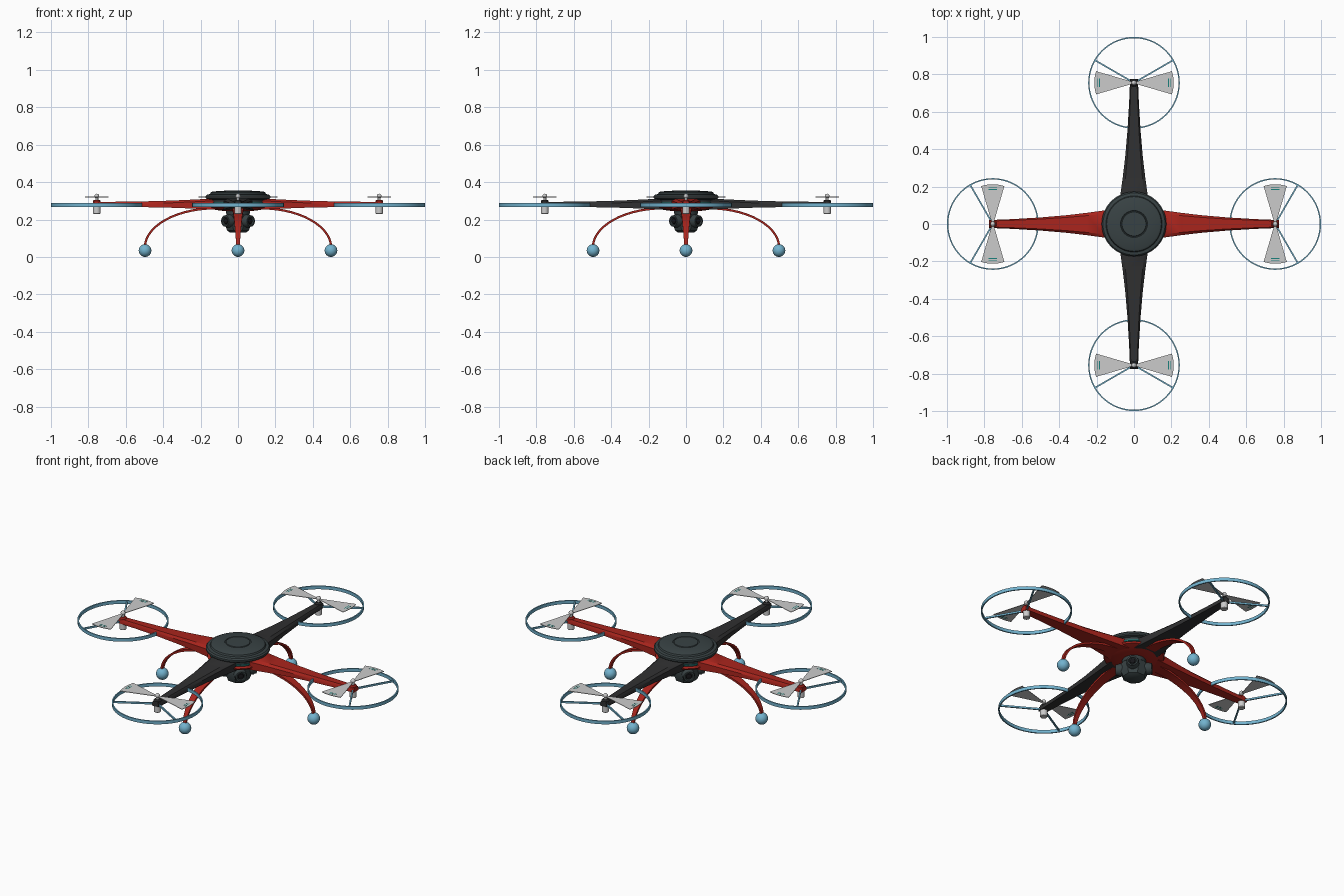
import bpy, bmesh
from math import sin, cos, pi, radians

if "Cube" in bpy.data.objects:
    bpy.data.objects.remove(bpy.data.objects["Cube"])


def material(name, rgb):
    m = bpy.data.materials.new(name)
    m.diffuse_color = (*rgb, 1)
    m.use_nodes = True
    m.node_tree.nodes["Principled BSDF"].inputs["Base Color"].default_value = m.diffuse_color
    return m


RED = material("red", (0.40, 0.018, 0.012))
BLACK = material("charcoal", (0.03, 0.03, 0.031))
SLATE = material("slate", (0.04, 0.055, 0.058))
BLUE = material("light_blue", (0.17, 0.45, 0.62))
TEAL = material("teal", (0.01, 0.22, 0.2))
DARK = material("glass", (0.008, 0.008, 0.01))


def loft(name, loops, mat=None, loc=(0, 0, 0), rot=(0, 0, 0), closed=False):
    """Skin a row of equal point loops, capped unless closed on itself."""
    bm = bmesh.new()
    rows = [[bm.verts.new(p) for p in loop] for loop in loops]
    pairs = list(zip(rows, rows[1:])) + ([(rows[-1], rows[0])] if closed else [])
    n = len(rows[0])
    for a, b in pairs:
        for i in range(n):
            j = (i + 1) % n
            bm.faces.new((a[i], a[j], b[j], b[i]))
    if not closed:
        bm.faces.new(rows[0])
        bm.faces.new(rows[-1])
    bmesh.ops.recalc_face_normals(bm, faces=bm.faces)
    me = bpy.data.meshes.new(name)
    bm.to_mesh(me)
    bm.free()
    ob = bpy.data.objects.new(name, me)
    bpy.context.collection.objects.link(ob)
    ob.location, ob.rotation_euler = loc, rot
    if mat:
        me.materials.append(mat)
    return ob


def lathe(name, profile, mat=None, loc=(0, 0, 0), rot=(0, 0, 0), segs=32, closed=False):
    """Turn (radius, z) points around the z axis."""
    loops = [[(r * cos(2 * pi * i / segs), r * sin(2 * pi * i / segs), z)
              for i in range(segs)] for r, z in profile]
    return loft(name, loops, mat, loc, rot, closed)


def ball(name, r, mat, loc):
    prof = [(r * max(sin(pi * k / 12), 0.01), -r * cos(pi * k / 12)) for k in range(13)]
    return lathe(name, prof, mat, loc, segs=24)


# Central body: dark lid and side wall, trim strip, red belly dish
lathe("body_shell", [(0.145, 0.262), (0.152, 0.305), (0.168, 0.309), (0.173, 0.315),
                     (0.173, 0.325), (0.166, 0.333), (0.150, 0.336), (0.146, 0.345),
                     (0.135, 0.350), (0.072, 0.354), (0.070, 0.351), (0.066, 0.351),
                     (0.064, 0.355), (0.002, 0.356)], SLATE, segs=48)
lathe("body_trim", [(0.146, 0.284), (0.1525, 0.284), (0.1535, 0.290), (0.146, 0.290)],
      TEAL, segs=48, closed=True)
lathe("belly_dish", [(0.155, 0.276), (0.165, 0.272), (0.160, 0.263), (0.120, 0.251),
                     (0.070, 0.245)], RED, segs=48)

# Camera pod under the belly, four lenses on the diagonals
lathe("camera_mount", [(0.062, 0.225), (0.065, 0.25)], SLATE)
lathe("camera_pod", [(0.045, 0.130), (0.062, 0.140), (0.072, 0.165), (0.072, 0.215),
                     (0.060, 0.232)], SLATE, segs=8, rot=(0, 0, pi / 8))
for k in range(4):
    a = pi / 4 + k * pi / 2
    rot, loc = (0, pi / 2, a), (0, 0, 0.192)
    lathe("lens_barrel", [(0.034, 0.05), (0.034, 0.082), (0.030, 0.088), (0.030, 0.098),
                          (0.022, 0.098), (0.019, 0.090)], SLATE, loc, rot, 24)
    lathe("lens_glass", [(0.018, 0.088), (0.014, 0.094), (0.001, 0.096)], DARK, loc, rot, 20)

C = 0.755        # rotor distance from the centre
ARM = [(0.10, 0.080, 0.252, 0.312), (0.17, 0.071, 0.255, 0.310), (0.25, 0.060, 0.259, 0.306),
       (0.36, 0.047, 0.263, 0.301), (0.50, 0.035, 0.266, 0.297), (0.65, 0.026, 0.268, 0.295),
       (0.775, 0.021, 0.268, 0.294)]

for k in range(4):
    a = k * pi / 2
    rot = (0, 0, a)
    hub = (C * cos(a), C * sin(a), 0)
    mat = RED if k % 2 == 0 else BLACK

    # Tapering arm with bevelled top
    loft("arm", [[(x, -w, lo), (x, w, lo), (x, w, hi - 0.012), (x, w * 0.75, hi),
                  (x, -w * 0.75, hi), (x, -w, hi - 0.012)] for x, w, lo, hi in ARM], mat, rot=rot)

    # Motor, collar, shaft and ball cap
    lathe("motor", [(0.017, 0.230), (0.020, 0.233), (0.020, 0.270)], None, hub, segs=24)
    lathe("motor_collar", [(0.021, 0.268), (0.021, 0.298), (0.015, 0.305)], mat, hub, segs=24)
    lathe("shaft", [(0.008, 0.300), (0.008, 0.322)], None, hub, segs=16)
    ball("shaft_cap", 0.013, None, (hub[0], hub[1], 0.325))

    # Guard ring with two spokes
    lathe("guard_ring", [(0.238, 0.268), (0.245, 0.268), (0.245, 0.287), (0.238, 0.287)],
          BLUE, hub, segs=64, closed=True)
    for s in (-1, 1):
        loft("guard_spoke", [[(x, -0.004, 0.272), (x, 0.004, 0.272), (x, 0.004, 0.282),
                              (x, -0.004, 0.282)] for x in (0.015, 0.240)],
             BLUE, hub, (0, 0, a + s * pi / 3))

        # Flat fan-shaped blade, tip rounded, with two tip stripes
        fan = [(0.01, -0.006)]
        fan += [(0.212 * cos(t), 0.212 * sin(t)) for t in
                [radians(-17 + 34 * i / 8) for i in range(9)]]
        fan += [(0.01, 0.006)]
        turn = (0, 0, a + s * pi / 2)
        loft("propeller_blade", [[(x, y, z) for x, y in fan] for z in (0.319, 0.322)],
             None, hub, turn)
        for x in (0.184, 0.196):
            loft("blade_stripe", [[(x - 0.002, -0.022, z), (x + 0.002, -0.022, z),
                                   (x + 0.002, 0.022, z), (x - 0.002, 0.022, z)]
                                  for z in (0.3185, 0.3225)], TEAL, hub, turn)

    # Curved leg, narrowing toward a ball foot
    sections = []
    for i in range(15):
        f = i / 14
        t = f * pi / 2
        x, z, w = 0.12 + 0.378 * sin(t), 0.05 + 0.21 * cos(t), 0.034 - 0.026 * f
        dx, dz = 0.006 * sin(t), 0.006 * cos(t)
        sections.append([(x - dx, -w, z - dz), (x - dx, w, z - dz),
                         (x + dx, w, z + dz), (x + dx, -w, z + dz)])
    loft("leg", sections, RED, rot=rot)
    ball("foot_ball", 0.034, BLUE, (0.497 * cos(a), 0.497 * sin(a), 0.034))

bpy.ops.object.select_all(action='SELECT')
bpy.context.view_layer.objects.active = bpy.context.selected_objects[0]
bpy.ops.object.shade_smooth_by_angle(angle=radians(35))
